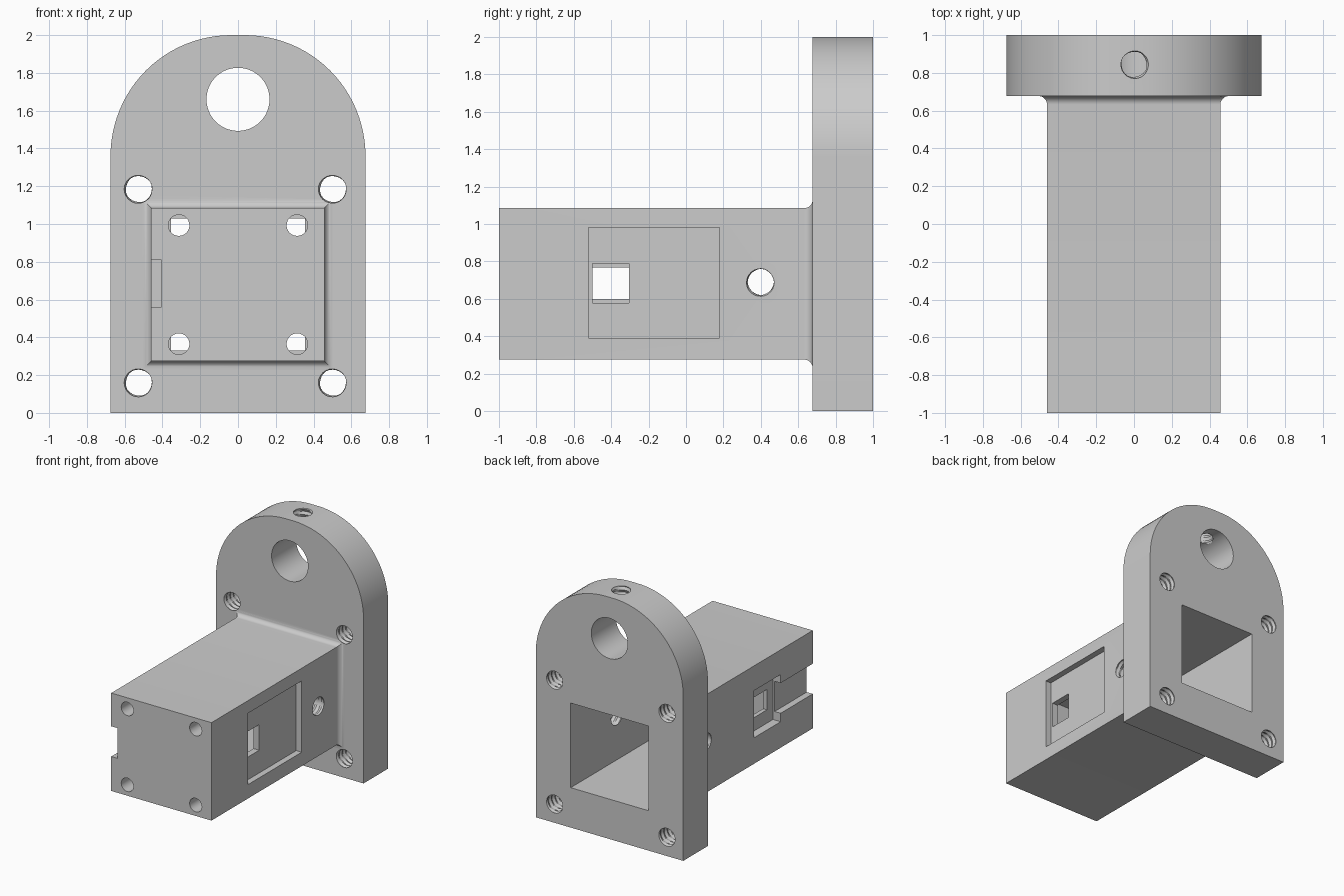
import bpy, bmesh, math

cube = bpy.data.objects.get("Cube")
if cube:
    bpy.data.objects.remove(cube, do_unlink=True)

grey = bpy.data.materials.new("matte grey")
grey.use_nodes = True
grey.diffuse_color = (0.6, 0.6, 0.6, 1)
grey.node_tree.nodes["Principled BSDF"].inputs["Base Color"].default_value = (0.6, 0.6, 0.6, 1)


def loft(name, rings):
    """Closed solid through equal-length rings of points."""
    bm = bmesh.new()
    loops = [[bm.verts.new(p) for p in ring] for ring in rings]
    n = len(loops[0])
    for a, b in zip(loops, loops[1:]):
        for i in range(n):
            j = (i + 1) % n
            bm.faces.new((a[i], a[j], b[j], b[i]))
    bm.faces.new(loops[0])
    bm.faces.new(loops[-1])
    bmesh.ops.recalc_face_normals(bm, faces=bm.faces)
    mesh = bpy.data.meshes.new(name)
    bm.to_mesh(mesh)
    bm.free()
    mesh.materials.append(grey)
    ob = bpy.data.objects.new(name, mesh)
    bpy.context.collection.objects.link(ob)
    return ob


def box(name, x, y, z):
    return loft(name, [[(x[0], v, z[0]), (x[1], v, z[0]), (x[1], v, z[1]), (x[0], v, z[1])] for v in y])


def place(axis, u, v, t):
    """Point at distance t along an axis, with u, v in the other two."""
    return {"x": (t, u, v), "y": (u, t, v), "z": (u, v, t)}[axis]


def bore(name, axis, u, v, start, end, r, groove=0.0, pitch=0.045, sides=24):
    """Round cutter; a groove depth gives it a helical thread."""
    steps = round((end - start) / pitch * 4) if groove else 1
    rings = []
    for k in range(steps + 1):
        t = start + (end - start) * k / steps
        ring = []
        for i in range(sides):
            phase = (t / pitch - i / sides) % 1
            rad = r + groove * (1 - abs(2 * phase - 1))
            a = math.tau * i / sides
            ring.append(place(axis, u + rad * math.cos(a), v + rad * math.sin(a), t))
        rings.append(ring)
    return loft(name, rings)


def boolean(target, tool, operation):
    mod = target.modifiers.new(tool.name, "BOOLEAN")
    mod.operation, mod.solver, mod.object = operation, "EXACT", tool
    bpy.context.view_layer.objects.active = target
    bpy.ops.object.modifier_apply(modifier=mod.name)
    bpy.data.objects.remove(tool, do_unlink=True)


# Arched mounting plate
W, R, TOP = 0.675, 0.64, 2.0
outline = [(-W, 0), (W, 0)]
for side, first in ((1, 0), (-1, 90)):
    for i in range(25):
        a = math.radians(first + 90 * i / 24)
        outline.append((side * (W - R) + R * math.cos(a), TOP - R + R * math.sin(a)))
bracket = loft("flanged_bracket", [[(x, y, z) for x, z in outline] for y in (0.677, 1.0)])

# Square arm with a flared root fillet
X0, X1, Z0, Z1 = -0.46, 0.457, 0.275, 1.085
F = 0.045
sections = [(-1.0, 0)]
for i in range(9):
    a = math.radians(90 * i / 8)
    sections.append((0.677 - F + F * math.sin(a), F * (1 - math.cos(a))))
sections.append((0.75, F))
arm = loft("arm", [[(X0 - d, y, Z0 - d), (X1 + d, y, Z0 - d), (X1 + d, y, Z1 + d), (X0 - d, y, Z1 + d)]
                   for y, d in sections])
boolean(bracket, arm, "UNION")

# Pocket, label recess, cable slot and side windows
cutters = [
    box("pocket", (-0.355, 0.355), (-0.8, 1.1), (0.33, 1.03)),
    box("label_recess", (X1 - 0.05, 0.6), (-0.52, 0.18), (0.39, 0.98)),
    box("cable_slot", (-0.6, X0 + 0.055), (-1.1, -0.4), (0.56, 0.81)),
    box("cable_recess", (-0.6, X0 + 0.07), (-0.58, -0.23), (0.49, 0.88)),
    box("right_window", (-0.6, 0), (-0.5, -0.305), (0.6, 0.768)),
    box("left_window", (0, 0.6), (-0.5, -0.305), (0.578, 0.79)),
    bore("large_hole", "y", 0, 1.66, 0.6, 1.1, 0.167, sides=64),
    bore("set_screw_hole", "z", 0, 0.845, 1.7, 2.05, 0.066, 0.014),
    bore("cross_hole", "x", 0.4, 0.69, -0.6, 0.6, 0.068, 0.012),
]
for x in (-0.525, 0.503):
    for z in (0.16, 1.185):
        cutters.append(bore("plate_screw_hole", "y", x, z, 0.55, 1.1, 0.068, 0.012))
for x in (-0.313, 0.313):
    for z in (0.365, 0.993):
        cutters.append(bore("front_screw_hole", "y", x, z, -1.1, -0.7, 0.056))
for cutter in cutters:
    boolean(bracket, cutter, "DIFFERENCE")

bpy.ops.object.select_all(action="DESELECT")
bracket.select_set(True)
bpy.context.view_layer.objects.active = bracket
bpy.ops.object.shade_smooth_by_angle(angle=math.radians(30))
